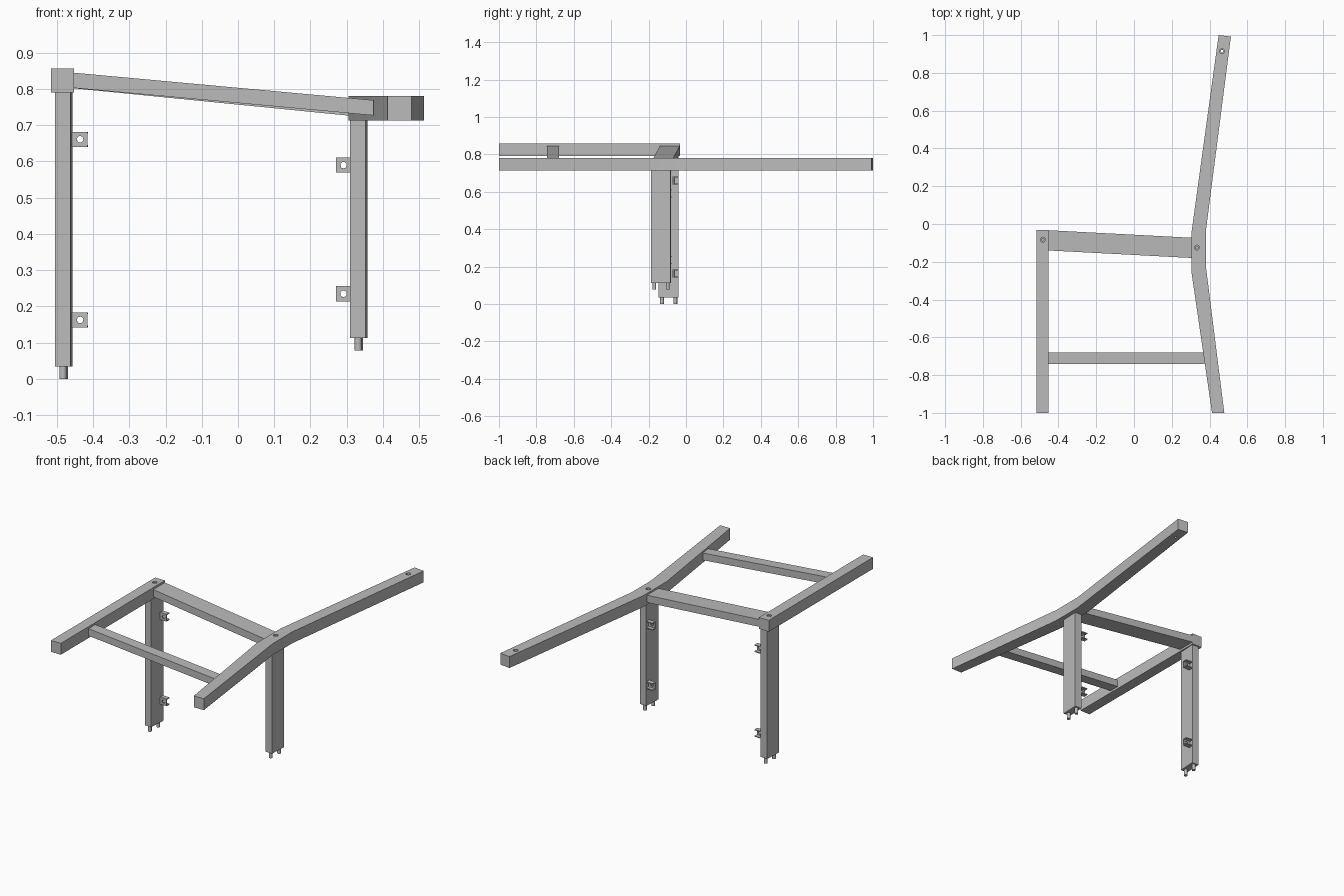
import bpy, bmesh, math
from mathutils import Matrix, Vector

cube = bpy.data.objects.get("Cube")
if cube:
    bpy.data.objects.remove(cube, do_unlink=True)

# Single painted-metal grey
grey = bpy.data.materials.new("plain grey")
grey.use_nodes = True
grey.diffuse_color = (0.5, 0.5, 0.5, 1)
grey.node_tree.nodes["Principled BSDF"].inputs["Base Color"].default_value = (0.5, 0.5, 0.5, 1)


def finish(name, bm):
    bmesh.ops.recalc_face_normals(bm, faces=bm.faces)
    mesh = bpy.data.meshes.new(name)
    bm.to_mesh(mesh)
    bm.free()
    mesh.materials.append(grey)
    ob = bpy.data.objects.new(name, mesh)
    bpy.context.collection.objects.link(ob)
    return ob


def loft(name, lower, upper):
    """Solid between two matching outlines."""
    bm = bmesh.new()
    a = [bm.verts.new(p) for p in lower]
    b = [bm.verts.new(p) for p in upper]
    bm.faces.new(a)
    bm.faces.new(b)
    n = len(a)
    for i in range(n):
        j = (i + 1) % n
        bm.faces.new((a[i], a[j], b[j], b[i]))
    return finish(name, bm)


def prism(name, outline, z0, z1):
    return loft(name, [(x, y, z0) for x, y in outline], [(x, y, z1) for x, y in outline])


def box(name, x0, x1, y0, y1, z0, z1):
    return prism(name, [(x0, y0), (x1, y0), (x1, y1), (x0, y1)], z0, z1)


def rod(name, centre, radius, length, axis="Z"):
    bm = bmesh.new()
    bmesh.ops.create_cone(bm, cap_ends=True, segments=20, radius1=radius,
                          radius2=radius, depth=length)
    if axis == "Y":
        bm.transform(Matrix.Rotation(math.pi / 2, 4, "X"))
    bm.transform(Matrix.Translation(centre))
    return finish(name, bm)


def select(ob):
    bpy.ops.object.select_all(action="DESELECT")
    ob.select_set(True)
    bpy.context.view_layer.objects.active = ob


def smooth(ob):
    select(ob)
    bpy.ops.object.shade_smooth_by_angle(angle=math.radians(35))


def drill(ob, cutter):
    mod = ob.modifiers.new("hole", "BOOLEAN")
    mod.operation = "DIFFERENCE"
    mod.solver = "EXACT"
    mod.object = cutter
    select(ob)
    bpy.ops.object.modifier_apply(modifier=mod.name)
    bpy.data.objects.remove(cutter, do_unlink=True)


# Straight rail and bent rail
LEFT_Z, BENT_Z = (0.79, 0.857), (0.713, 0.78)
straight_rail = box("straight_rail", -0.516, -0.452, -1, -0.032, *LEFT_Z)
bent_rail = prism("bent_rail", [
    (0.413, -1), (0.478, -1), (0.38, -0.22), (0.38, -0.04),
    (0.513, 0.992), (0.448, 1), (0.305, -0.04), (0.305, -0.26)], *BENT_Z)

# Counterbored bolt holes with bolt heads; the far one goes right through
for rail, x, y, top, bolt in ((straight_rail, -0.483, -0.083, LEFT_Z[1], True),
                              (bent_rail, 0.333, -0.125, BENT_Z[1], True),
                              (bent_rail, 0.466, 0.915, BENT_Z[1], False)):
    drill(rail, rod("cutter", (x, y, top), 0.013, 0.03))
    if bolt:
        smooth(rod("bolt_head", (x, y, top - 0.011), 0.009, 0.012))
    else:
        drill(rail, rod("cutter", (x, y, top - 0.03), 0.007, 0.12))
for ob in (straight_rail, bent_rail):
    smooth(ob)


# Sloping cross beams between the rails
def beam(name, x0, x1, ys0, ys1, zs0, zs1):
    def end(x, ys, zs):
        return [(x, ys[0], zs[0]), (x, ys[1], zs[0]), (x, ys[1], zs[1]), (x, ys[0], zs[1])]
    loft(name, end(x0, ys0, zs0), end(x1, ys1, zs1))


beam("front_beam", -0.455, 0.374, (-0.742, -0.679), (-0.742, -0.679),
     (0.803, 0.845), (0.727, 0.769))
beam("back_beam", -0.455, 0.31, (-0.14, -0.033), (-0.18, -0.073),
     (0.802, 0.845), (0.726, 0.769))


# Posts, each with two bottom pins and two drilled brackets, turned with the beam
def post(side, cx, cy, z0, z1, face, bracket_heights):
    parts = [box(side + "_post", -0.0215, 0.0215, -0.0525, 0.0525, z0, z1)]
    for y in (-0.036, 0.036):
        pin = rod(side + "_pin", (0, y, z0 - 0.0125), 0.01, 0.045)
        smooth(pin)
        parts.append(pin)
    xa, xb = sorted((face * 0.0215, face * 0.064))
    for z in bracket_heights:
        plate = box(side + "_bracket_plate", xa, xb, 0.025, 0.031, z - 0.021, z + 0.021)
        drill(plate, rod("cutter", (face * 0.044, 0.028, z), 0.009, 0.05, "Y"))
        smooth(plate)
        parts.append(plate)
        for s in (-1, 1):
            za, zb = sorted((z + s * 0.021, z + s * 0.016))
            parts.append(box(side + "_bracket_flange", xa, xb, 0.031, 0.052, za, zb))
    for ob in parts:
        ob.location = Vector((cx, cy, 0))
        ob.rotation_euler.z = math.radians(-3)


post("right", -0.481, -0.0925, 0.035, LEFT_Z[0], 1, (0.163, 0.661))
post("left", 0.3335, -0.1335, 0.113, BENT_Z[0], -1, (0.235, 0.59))
